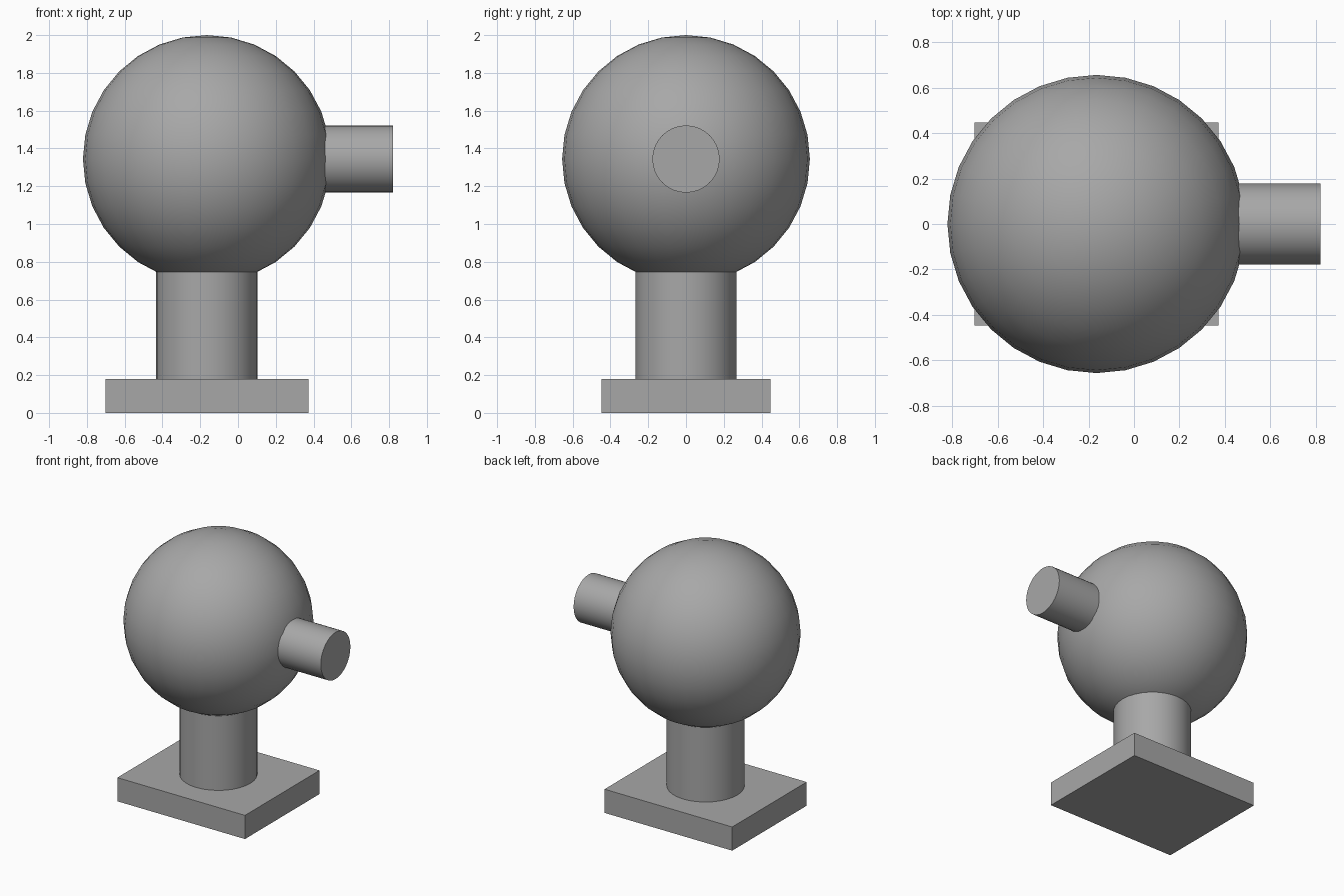
import bpy
from math import pi, radians

if "Cube" in bpy.data.objects:
    bpy.data.objects.remove(bpy.data.objects["Cube"])

CX, CZ, R = -0.165, 1.344, 0.656   # shared axis, sphere centre height, sphere radius

# Dark grey finish shared by all parts
grey = bpy.data.materials.new("dark_grey")
grey.diffuse_color = (0.39, 0.39, 0.39, 1)
grey.use_nodes = True
grey.node_tree.nodes["Principled BSDF"].inputs["Base Color"].default_value = grey.diffuse_color


def finish(name, smooth=True):
    ob = bpy.context.object
    ob.name = name
    ob.data.materials.append(grey)
    if smooth:
        bpy.ops.object.shade_smooth_by_angle(angle=radians(35))
    return ob


def cylinder(name, radius, length, loc, rot=(0, 0, 0)):
    bpy.ops.mesh.primitive_cylinder_add(vertices=32, radius=radius, depth=length,
                                        location=loc, rotation=rot)
    return finish(name)


# Rectangular base plate
bpy.ops.mesh.primitive_cube_add(size=1, location=(CX, 0, 0.09))
bpy.context.object.scale = (1.074, 0.895, 0.18)
bpy.ops.object.transform_apply(location=False, rotation=False, scale=True)
finish("base_plate", smooth=False)

# Upright post, ending just inside the sphere
cylinder("post", 0.268, 0.60, (CX, 0, 0.18 + 0.30))

# Spherical body
bpy.ops.mesh.primitive_uv_sphere_add(segments=32, ring_count=16, radius=R,
                                     location=(CX, 0, CZ))
finish("sphere_body")

# Side spout, starting just inside the sphere
x0, x1 = 0.44, 0.821
cylinder("side_spout", 0.178, x1 - x0, ((x0 + x1) / 2, 0, CZ), (0, pi / 2, 0))
